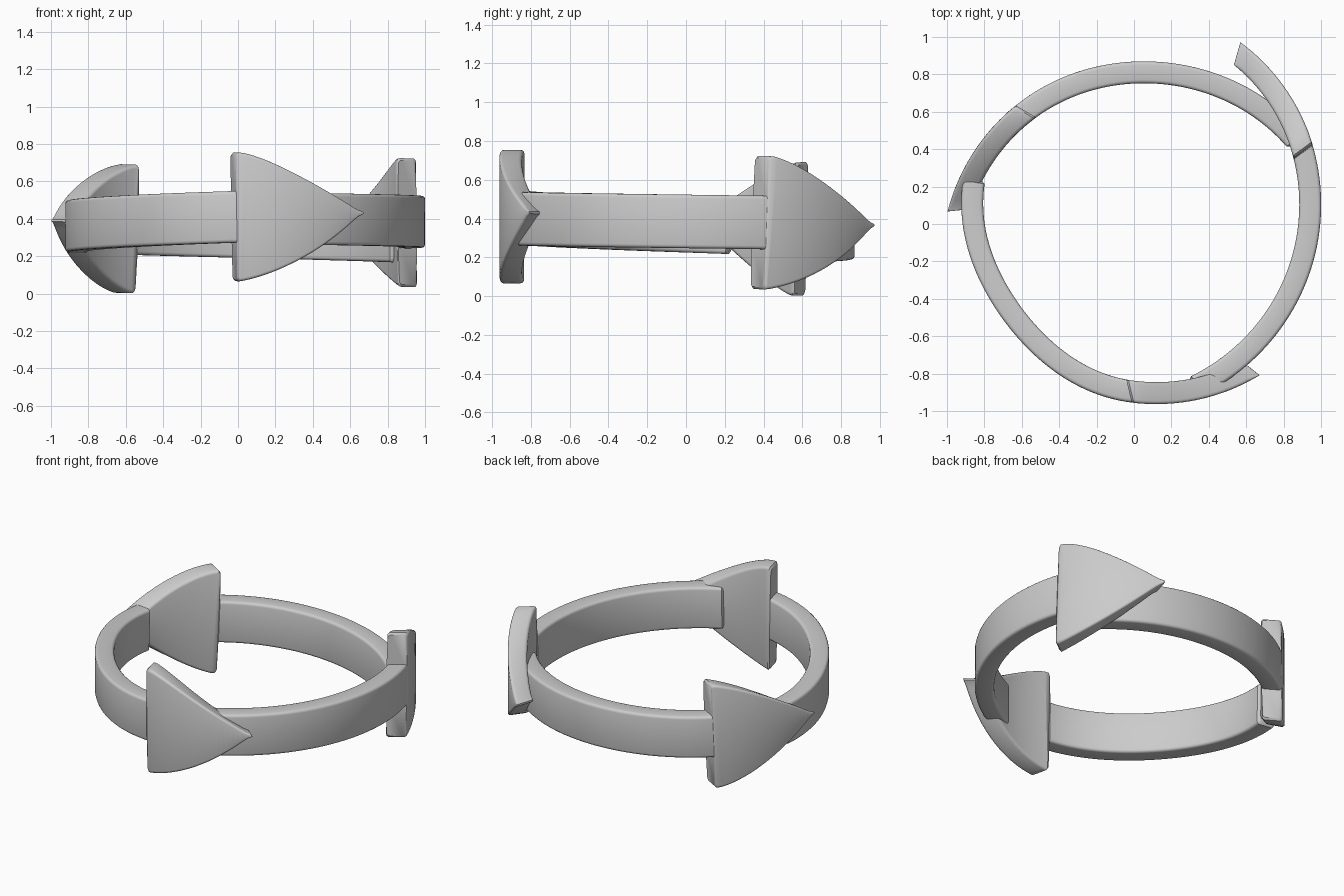
import bpy, bmesh, math
from mathutils import Vector

cube = bpy.data.objects.get("Cube")
if cube:
    bpy.data.objects.remove(cube, do_unlink=True)

grey = bpy.data.materials.new("plain_grey")
grey.use_nodes = True
colour = (0.6, 0.6, 0.6, 1)
grey.diffuse_color = colour
grey.node_tree.nodes["Principled BSDF"].inputs["Base Color"].default_value = colour

THICK, SHAFT, HEAD, ROUND = 0.117, 0.138, 0.347, 0.018
BAND_STEPS, HEAD_STEPS, SLANT = 48, 24, 0.4


def section(bm, pos, tangent, half_width, inset, slant):
    """Rounded rectangle standing across the path."""
    out = tangent.cross(Vector((0, 0, 1))).normalized()
    up = out.cross(tangent).normalized()
    half_thick = THICK / 2 - inset
    r = min(ROUND, half_width * 0.6)
    ring = []
    for k, (sx, sy) in enumerate(((1, 1), (-1, 1), (-1, -1), (1, -1))):
        for j in range(4):
            a = math.pi / 2 * (k + j / 3)
            x = sx * (half_thick - r) + r * math.cos(a)
            y = sy * (half_width - r) + r * math.sin(a)
            ring.append(bm.verts.new(pos + (out + tangent * slant) * x + up * y))
    return ring


def curved_arrow(name, centre, radius, drift, bow, angles, heights, sag):
    """Arc-shaped band from tail to base, then a head narrowing to its tip."""
    tail, base, tip = angles
    z_tail, z_base, z_tip = heights

    def point(u):
        """u runs 0..1 along the band and 1..2 along the head."""
        if u <= 1:
            a = tail + (base - tail) * u
            r = radius + drift * (1 - u) ** 2 - bow * math.sin(math.pi * u) ** 2
            z = z_tail + (z_base - z_tail) * u
        else:
            t = u - 1
            a, r = base + (tip - base) * t, radius
            z = z_base + (z_tip - z_base) * t - sag * math.sin(math.pi * t)
        a = math.radians(a)
        return Vector((centre[0] + r * math.cos(a), centre[1] + r * math.sin(a), z))

    bm = bmesh.new()
    rings = []

    def add(u, width, inset=0.0, shift=0.0, slant=0.0):
        tangent = (point(u + 0.01) - point(u - 0.01)).normalized()
        rings.append(section(bm, point(u) + tangent * shift, tangent, width, inset, slant))

    # rounded tail end and plain band, turning to the slant of the head
    add(0, SHAFT - 0.012, 0.012)
    add(0, SHAFT, 0, 0.012)
    for i in range(1, BAND_STEPS + 1):
        u = i / BAND_STEPS
        add(u, SHAFT, slant=SLANT * max(0, u * 4 - 3))
    # shoulder, then the head with slightly bowed edges
    add(1, HEAD - 0.015, 0.006, 0, SLANT)
    add(1, HEAD - 0.003, 0, 0.012, SLANT)
    for i in range(1, HEAD_STEPS + 1):
        t = i / HEAD_STEPS
        add(1 + t, max(HEAD * (1 - t ** 1.45), 0.006), slant=SLANT)

    for a, b in zip(rings, rings[1:]):
        for k in range(len(a)):
            n = (k + 1) % len(a)
            bm.faces.new((a[k], a[n], b[n], b[k]))
    bm.faces.new(rings[0])
    bm.faces.new(rings[-1])
    bmesh.ops.recalc_face_normals(bm, faces=bm.faces)
    mesh = bpy.data.meshes.new(name)
    bm.to_mesh(mesh)
    bm.free()
    mesh.materials.append(grey)
    obj = bpy.data.objects.new(name, mesh)
    bpy.context.collection.objects.link(obj)
    bpy.ops.object.select_all(action="DESELECT")
    obj.select_set(True)
    bpy.context.view_layer.objects.active = obj
    bpy.ops.object.shade_smooth_by_angle(angle=math.radians(40))


# three arrows chasing each other around the ring
curved_arrow("front_arrow", (0.12, 0.1), 1.004, -0.02, 0.035, (172.4, 261.9, 300),
             (0.355, 0.41, 0.43), 0.012)
curved_arrow("left_arrow", (-0.06, 0.12), 1.0, 0.062, 0, (-69, 15, 52.3),
             (0.4, 0.38, 0.365), 0.012)
curved_arrow("back_arrow", (0.04, -0.2), 1.012, 0.036, 0.008, (38, 128.3, 164.3),
             (0.305, 0.346, 0.39), 0)
